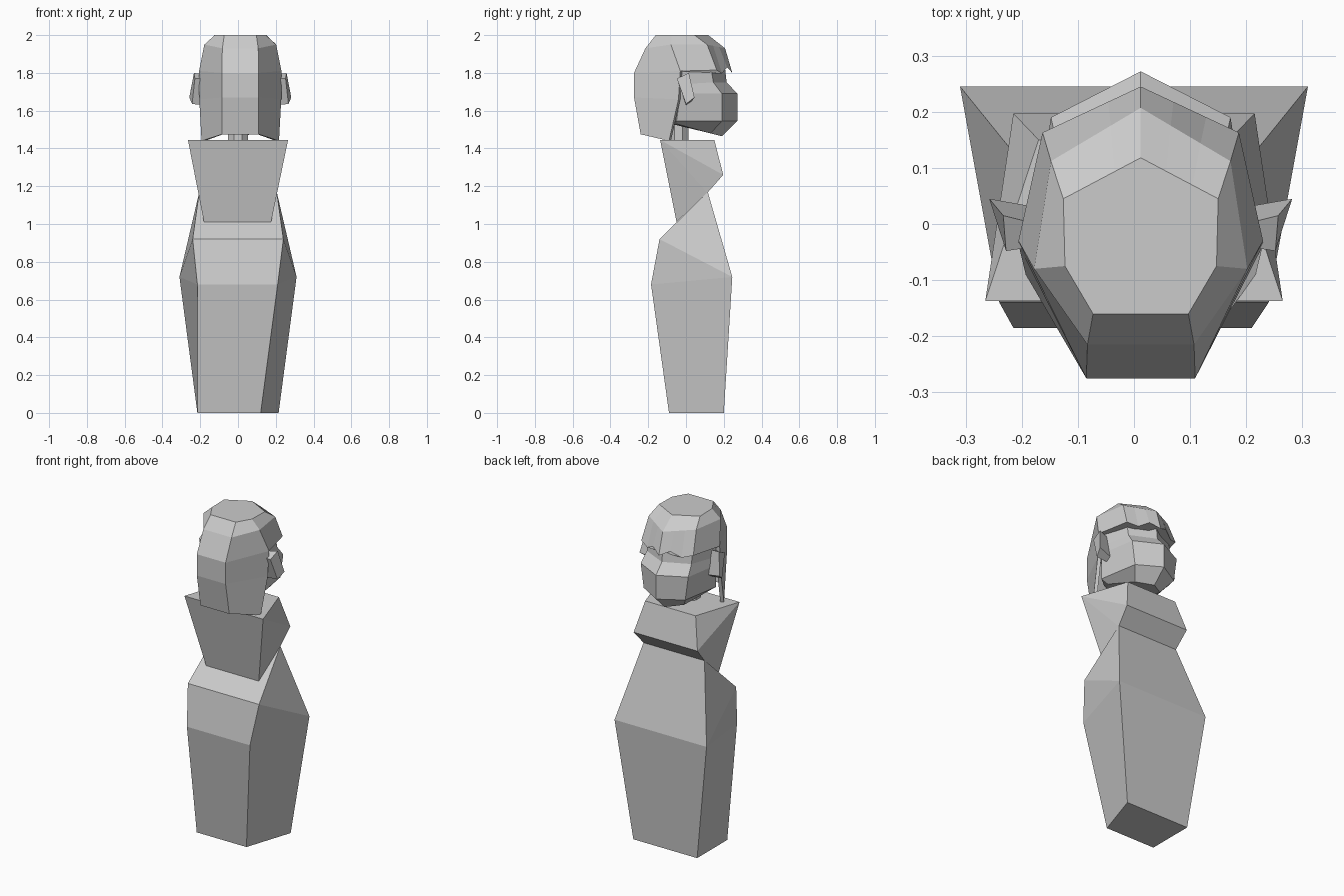
import bpy, bmesh

if "Cube" in bpy.data.objects:
    bpy.data.objects.remove(bpy.data.objects["Cube"])

CX = 0.012  # the head sits slightly off centre


def finish(name, bm):
    bmesh.ops.recalc_face_normals(bm, faces=bm.faces)
    me = bpy.data.meshes.new(name)
    bm.to_mesh(me)
    bm.free()
    ob = bpy.data.objects.new(name, me)
    bpy.context.collection.objects.link(ob)
    return ob


def slab(name, profile, caps):
    """Side profile of (y, z, left half width, right half width) spanned across x."""
    bm = bmesh.new()
    left = [bm.verts.new((-l, y, z)) for y, z, l, r in profile]
    right = [bm.verts.new((r, y, z)) for y, z, l, r in profile]
    n = len(profile)
    for i in range(n):
        j = (i + 1) % n
        bm.faces.new((left[i], left[j], right[j], right[i]))
    for c in caps:
        bm.faces.new([left[i] for i in c])
        bm.faces.new([right[i] for i in reversed(c)])
    return finish(name, bm)


def mirrored(half):
    """Full ring from a half ring whose first point lies on the centre line."""
    right = [(CX + x, y, z) for x, y, z in half]
    left = [(CX - x, y, z) for x, y, z in reversed(half) if x > 0]
    return right + left


def loft(name, rings, closed=True):
    bm = bmesh.new()
    vs = [[bm.verts.new(p) for p in r] for r in rings]
    n = len(vs[0])
    for a, b in zip(vs, vs[1:]):
        for i in range(n if closed else n - 1):
            j = (i + 1) % n
            bm.faces.new((a[i], a[j], b[j], b[i]))
    if closed:
        bm.faces.new(vs[0])
        bm.faces.new(vs[-1])
    return finish(name, bm)


# Robe body with a sloping shoulder top
slab("body", [(-.14, .92, .24, .24), (.115, 1.17, .205, .205), (.245, .72, .31, .31),
              (.2, 0, .215, .215), (-.09, 0, .215, .12), (-.185, .68, .215, .21)],
     [(0, 1, 2), (0, 2, 5), (5, 2, 3, 4)])

# Chest block
slab("chest", [(-.137, 1.445, .265, .265), (.15, 1.445, .17, .17), (.197, 1.26, .215, .215),
               (.113, 1.165, .205, .205), (-.05, 1.01, .18, .175)],
     [(0, 1, 2), (0, 2, 3), (0, 3, 4)])

# Neck
bpy.ops.mesh.primitive_cylinder_add(vertices=8, radius=.058, depth=.2,
                                    location=(0, -.04, 1.5), rotation=(0, 0, .3927))
bpy.context.object.name = "neck"

# Face: brow, eye line, muzzle, jaw, chin
loft("face", [mirrored(h) for h in (
    [(0, .205, 1.84), (.15, .13, 1.84), (.195, -.03, 1.84), (.13, -.1, 1.84)],
    [(0, .215, 1.75), (.15, .145, 1.75), (.195, -.03, 1.74), (.13, -.1, 1.74)],
    [(0, .272, 1.69), (.16, .19, 1.69), (.195, -.03, 1.69), (.13, -.1, 1.69)],
    [(0, .272, 1.545), (.14, .19, 1.545), (.18, -.05, 1.545), (.12, -.1, 1.545)],
    [(0, .19, 1.465), (.09, .13, 1.48), (.13, -.05, 1.53), (.1, -.1, 1.535)])])


# Hair cap with a zigzag fringe
def fringe(c, f, s, b, zig=0):
    mids = []
    for t, d in ((1 / 3, zig), (2 / 3, -zig / 2)):
        p = [u + (v - u) * t for u, v in zip(c, f)]
        mids.append((p[0], p[1], p[2] + d))
    return mirrored([c, *mids, f, s, b])


loft("hair_cap", [
    fringe((0, .118, 2), (.138, .045, 2), (.135, -.075, 2), (.085, -.16, 2)),
    fringe((0, .207, 1.93), (.16, .112, 1.95), (.19, -.08, 1.95), (.095, -.215, 1.93)),
    fringe((0, .245, 1.8), (.175, .163, 1.815), (.218, -.03, 1.81), (.097, -.275, 1.8), .025)])

# Back hair, an open shell hanging below the cap
back = []
for (sx, sy, sz), (bx, by, bz) in (((.218, -.03, 1.81), (.097, -.275, 1.8)),
                                   ((.217, -.04, 1.66), (.097, -.275, 1.67)),
                                   ((.205, -.09, 1.44), (.097, -.24, 1.475))):
    back.append([(CX + sx, sy, sz), (CX + bx, by, bz), (CX - bx, by, bz), (CX - sx, sy, sz)])
hair = loft("hair_back", back, closed=False)
bm = bmesh.new()
bm.from_mesh(hair.data)
bm.faces.ensure_lookup_table()
if sum(f.normal.y for f in bm.faces) > 0:  # keep normals outward so thickness goes inward
    bmesh.ops.reverse_faces(bm, faces=bm.faces)
bm.to_mesh(hair.data)
bm.free()
mod = hair.modifiers.new("thickness", 'SOLIDIFY')
mod.thickness = .02
mod.offset = -1

# Ears, tilted and wider at the outer rim
for side, name in ((1, "right_ear"), (-1, "left_ear")):
    inner = [(-.04, 1.77), (.0, 1.79), (.03, 1.65), (.0, 1.63)]
    outer = [(.235, -.045, 1.77), (.25, .02, 1.8), (.268, .05, 1.65), (.262, .0, 1.635)]
    outer = [(.24, -.048, 1.77), (.245, .015, 1.8), (.27, .045, 1.67), (.255, .0, 1.635)]
    loft(name, [[(CX + side * .185, y, z) for y, z in inner],
                [(CX + side * x, y, z) for x, y, z in outer]])
